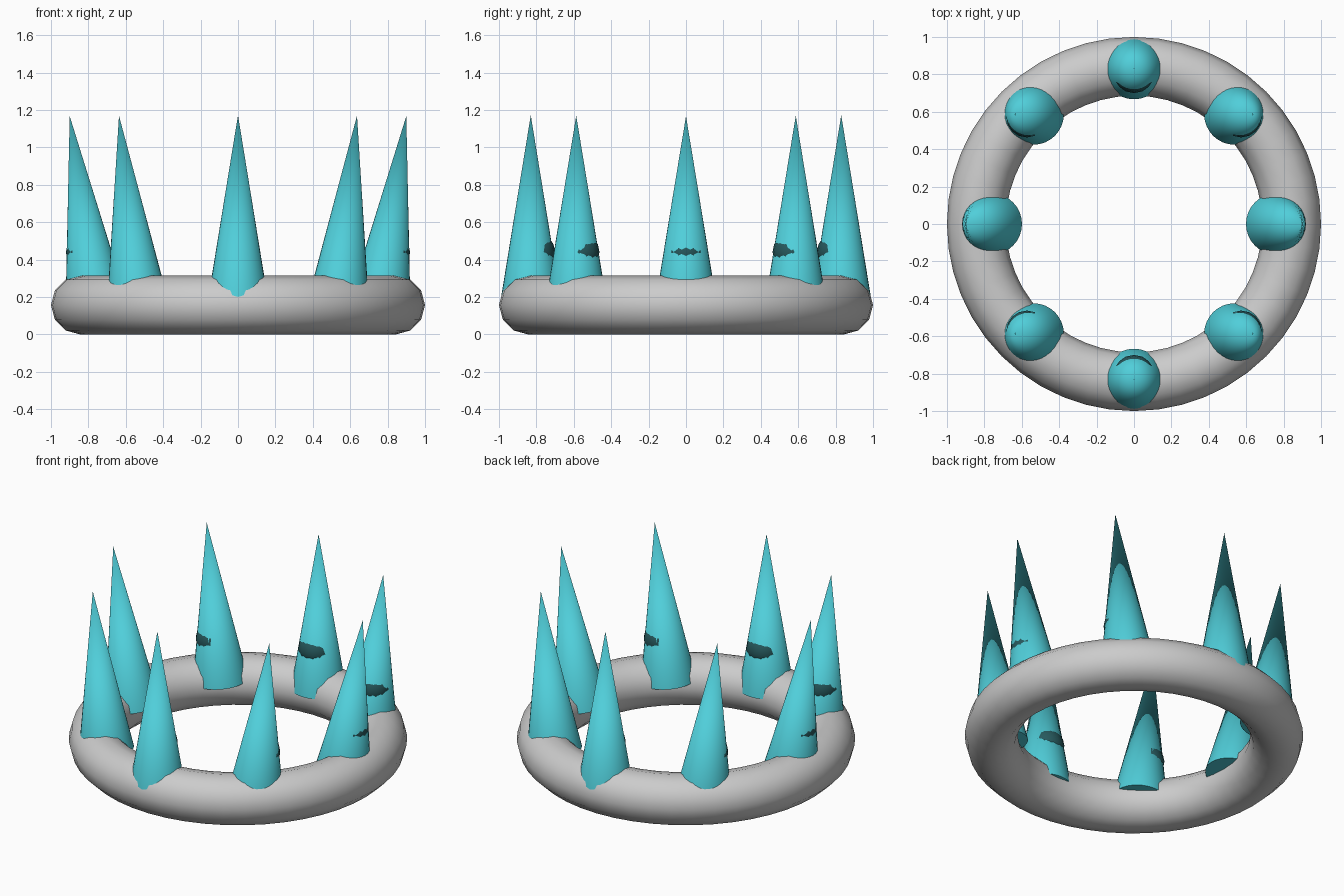
import bpy
import math

if "Cube" in bpy.data.objects:
    bpy.data.objects.remove(bpy.data.objects["Cube"])


def material(name, color):
    mat = bpy.data.materials.new(name)
    mat.diffuse_color = color
    mat.use_nodes = True
    mat.node_tree.nodes["Principled BSDF"].inputs["Base Color"].default_value = mat.diffuse_color
    return mat


def finish(name, mat=None):
    obj = bpy.context.object
    obj.name = name
    bpy.ops.object.shade_smooth_by_angle(angle=math.radians(40))
    if mat:
        obj.data.materials.append(mat)
    return obj


teal = material("teal", (0.08, 0.62, 0.70, 1))
dark_teal = material("dark_teal", (0.02, 0.10, 0.11, 1))

# Ring band with a twelve-sided section
bpy.ops.mesh.primitive_torus_add(major_radius=0.843, minor_radius=0.157,
                                 major_segments=48, minor_segments=12,
                                 location=(0, 0, 0.157))
finish("band")

for i in range(8):
    a = i * math.pi / 4
    c, s = math.cos(a), math.sin(a)

    # Spike, leaning sideways more the further it is from the centre line
    bpy.ops.mesh.primitive_cone_add(vertices=32, radius1=0.163, radius2=0,
                                    depth=1.0, location=(0.83 * c, 0.83 * s, 0.672),
                                    rotation=(0, 0.14 * c, 0))
    finish(f"spike_{i + 1}", teal)

    # Bead embedded in the spike, just breaking its inner face
    bpy.ops.mesh.primitive_uv_sphere_add(segments=16, ring_count=8, radius=0.11,
                                         location=(0.81 * c, 0.81 * s, 0.44))
    finish(f"bead_{i + 1}", dark_teal)
